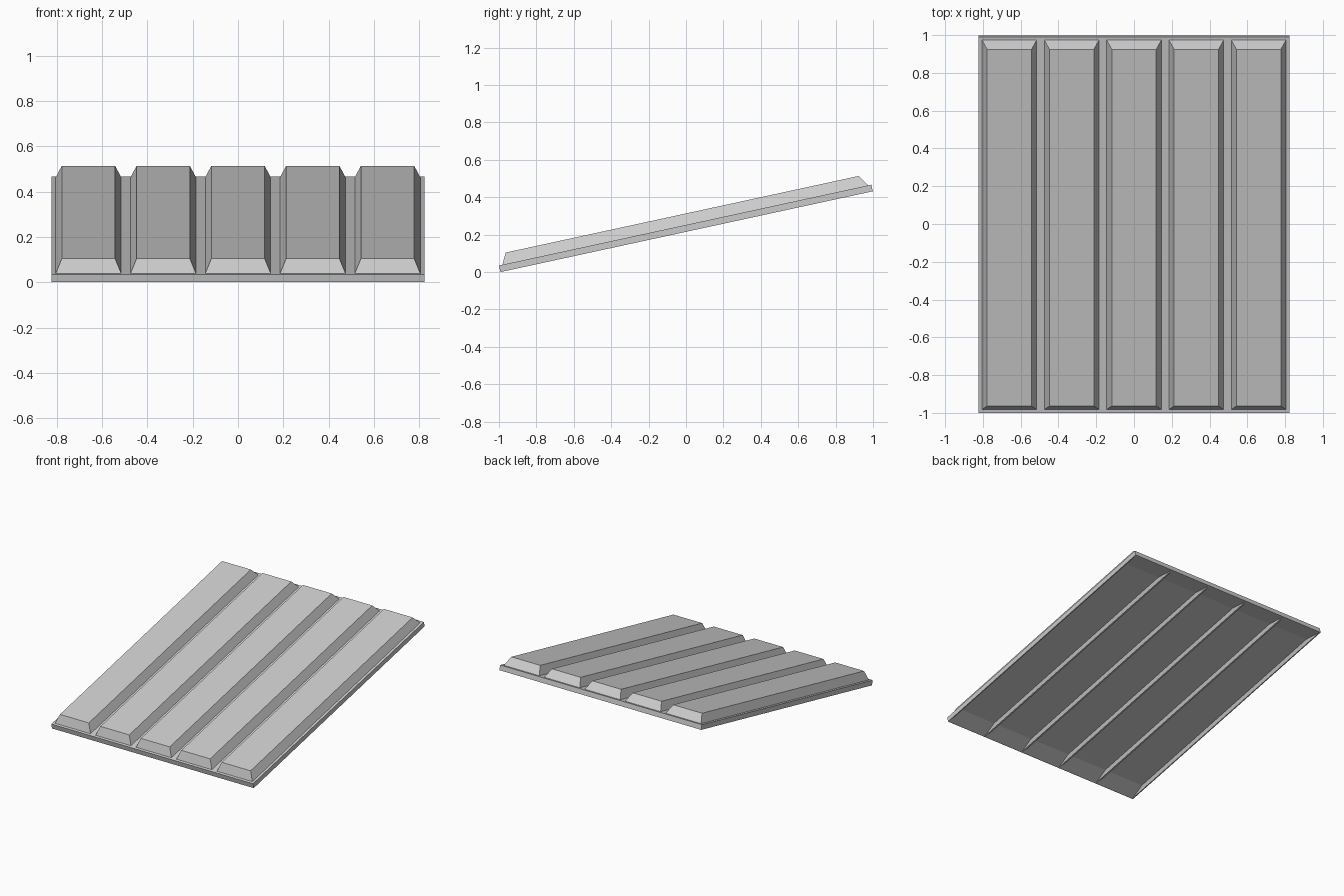
import bpy, bmesh
from math import radians
from mathutils import Matrix

if "Cube" in bpy.data.objects:
    bpy.data.objects.remove(bpy.data.objects["Cube"])

HALF_W, LENGTH, RIM = 0.823, 2.037, 0.036      # sheet size and rim height
PITCH = 0.33                                   # spacing of the five panels
TILT = radians(12.24)

bm = bmesh.new()


def panelled_side(z, half, outer, edge, run_x, run_y, rise):
    """Flat grid at height z with five sloping-sided raised or sunk panels.
    Returns the border vertices in order."""
    xs = [PITCH * i + s * half for i in range(-2, 3) for s in (-1, 1)]
    xs[0], xs[-1] = -outer, outer
    xs = [-HALF_W] + xs + [HALF_W]
    ys = [0, edge, LENGTH - edge, LENGTH]
    grid = [[bm.verts.new((x, y, z)) for x in xs] for y in ys]
    footprints = []
    for j in range(3):
        for i in range(len(xs) - 1):
            f = bm.faces.new((grid[j][i], grid[j][i + 1], grid[j + 1][i + 1], grid[j + 1][i]))
            if j == 1 and i % 2 == 1:
                footprints.append(f)
    bm.normal_update()
    bmesh.ops.inset_individual(bm, faces=footprints, thickness=run_x, depth=0, use_even_offset=True)
    for v in {v for f in footprints for v in f.verts}:
        front = v.co.y < LENGTH / 2
        v.co.y += (run_y[0] - run_x) if front else -(run_y[1] - run_x)
        v.co.z += rise
    return (grid[0] + [r[-1] for r in grid[1:-1]] + grid[-1][::-1]
            + [r[0] for r in grid[-2:0:-1]])


# Raised panels above, shallow recesses separated by thin ribs below
top = panelled_side(RIM, 0.1445, 0.8045, 0.018, 0.027, (0.032, 0.037), 0.06)
bottom = panelled_side(0, 0.159, 0.815, 0.006, 0.011, (0.12, 0.12), 0.024)

# Rim walls
for k in range(len(top)):
    n = (k + 1) % len(top)
    bm.faces.new((top[k], top[n], bottom[n], bottom[k]))
bmesh.ops.recalc_face_normals(bm, faces=bm.faces[:])

# Tilt the sheet up towards the back
bmesh.ops.transform(bm, verts=bm.verts[:],
                    matrix=Matrix.Translation((0, -0.992, 0)) @ Matrix.Rotation(TILT, 4, 'X'))

mesh = bpy.data.meshes.new("roof_sheet")
bm.to_mesh(mesh)
bm.free()
roof = bpy.data.objects.new("roof_sheet", mesh)
bpy.context.collection.objects.link(roof)
